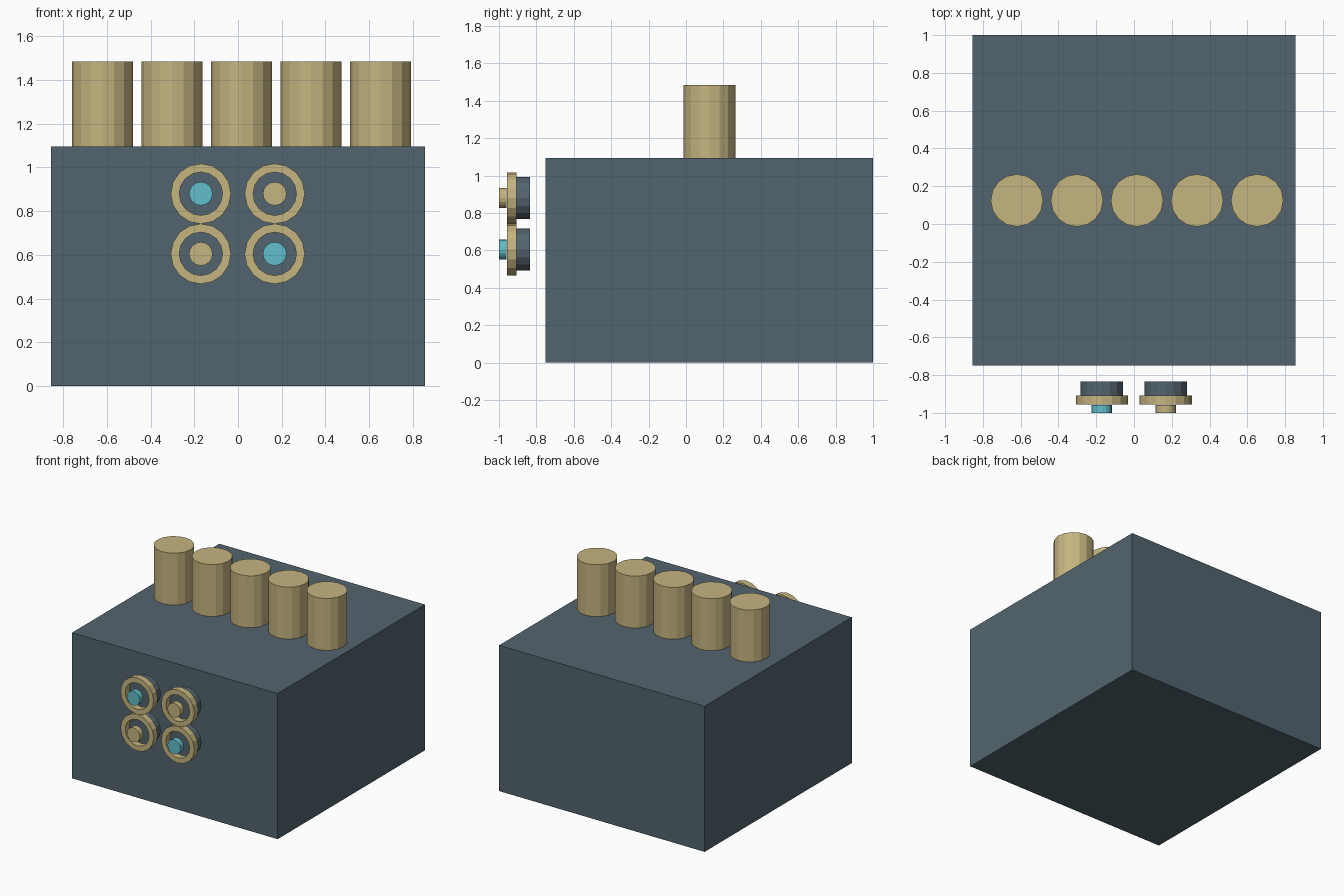
import bpy
import bmesh
from math import cos, sin, pi
from mathutils import Matrix

if "Cube" in bpy.data.objects:
    bpy.data.objects.remove(bpy.data.objects["Cube"], do_unlink=True)

SIDES = 16


def make_material(name, rgb):
    mat = bpy.data.materials.new(name)
    mat.use_nodes = True
    colour = (*rgb, 1)
    mat.diffuse_color = colour
    mat.node_tree.nodes["Principled BSDF"].inputs["Base Color"].default_value = colour
    return mat


slate = make_material("slate", (0.086, 0.128, 0.158))
tan = make_material("tan", (0.56, 0.462, 0.216))
cyan = make_material("cyan", (0.118, 0.51, 0.597))


def add_object(name, bm, mat):
    bmesh.ops.recalc_face_normals(bm, faces=bm.faces)
    mesh = bpy.data.meshes.new(name)
    bm.to_mesh(mesh)
    bm.free()
    mesh.materials.append(mat)
    obj = bpy.data.objects.new(name, mesh)
    bpy.context.collection.objects.link(obj)
    return obj


def box(name, low, high, mat):
    bm = bmesh.new()
    bmesh.ops.create_cube(bm, size=1)
    for v in bm.verts:
        v.co = [(a + b) / 2 + c * (b - a) for a, b, c in zip(low, high, v.co)]
    return add_object(name, bm, mat)


def cylinder(name, radius, start, end, mat):
    """Solid cylinder along z from start to end."""
    bm = bmesh.new()
    bmesh.ops.create_cone(bm, cap_ends=True, segments=SIDES, radius1=radius,
                          radius2=radius, depth=end - start,
                          matrix=Matrix.Translation((0, 0, (start + end) / 2)))
    return add_object(name, bm, mat)


def ring(name, inner, outer, start, end, mat):
    """Flat-faced ring around z, made by sweeping a rectangle."""
    bm = bmesh.new()
    profile = [(inner, start), (outer, start), (outer, end), (inner, end)]
    loops = []
    for i in range(SIDES):
        a = 2 * pi * i / SIDES
        loops.append([bm.verts.new((r * cos(a), r * sin(a), z)) for r, z in profile])
    for i, here in enumerate(loops):
        after = loops[(i + 1) % SIDES]
        for j in range(4):
            k = (j + 1) % 4
            bm.faces.new((here[j], here[k], after[k], after[j]))
    return add_object(name, bm, mat)


# Main block
box("body", (-0.855, -0.75, 0), (0.855, 1, 1.095), slate)

# Row of posts on the top
for i in range(5):
    post = cylinder(f"post_{i + 1}", 0.139, 1.095, 1.485, tan)
    post.location = (-0.62 + 0.318 * i, 0.125, 0)

# Four round knobs floating in front of the block
for x, side in ((-0.17, "right"), (0.168, "left")):
    for z, level in ((0.88, "upper"), (0.605, "lower")):
        lit = (side == "right") == (level == "upper")
        tag = f"{level}_{side}"
        parts = [
            cylinder(f"knob_base_{tag}", 0.113, 0.835, 0.907, slate),
            ring(f"knob_ring_{tag}", 0.099, 0.138, 0.907, 0.956, tan),
            cylinder(f"knob_button_{tag}", 0.054, 0.959, 1.0, cyan if lit else tan),
        ]
        for part in parts:
            part.rotation_euler.x = pi / 2
            part.location = (x, 0, z)
